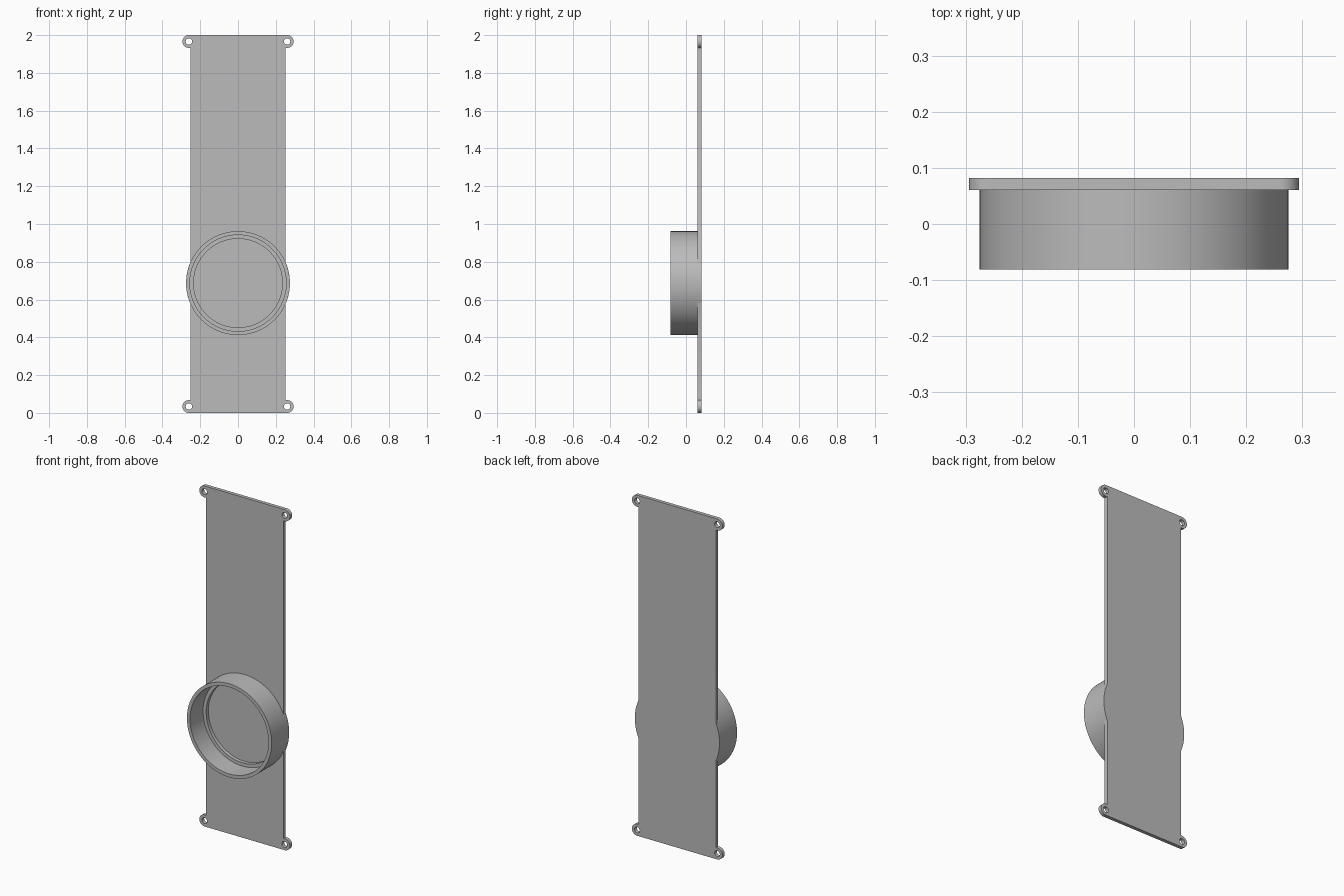
import bpy, bmesh
from math import sin, cos, pi, acos, asin
from mathutils import Vector

if "Cube" in bpy.data.objects:
    bpy.data.objects.remove(bpy.data.objects["Cube"])

HALF_W, TOP = 0.252, 2.0
Y_BACK, Y_PLATE, Y_RIM = 0.082, 0.061, -0.081
RING_Z, RING_R, BORE_R, LIP_R, LIP_Y = 0.687, 0.275, 0.255, 0.235, 0.04
EAR_X, EAR_R, HOLE_R = 0.26, 0.034, 0.017

grey = bpy.data.materials.new("plain grey")
grey.use_nodes = True
colour = (0.5, 0.5, 0.5, 1)
grey.diffuse_color = colour
grey.node_tree.nodes["Principled BSDF"].inputs["Base Color"].default_value = colour


def arc(cx, cz, r, a0, a1, n):
    """Points (x, z) along an arc, both ends included."""
    return [(cx + r * cos(a0 + (a1 - a0) * i / n),
             cz + r * sin(a0 + (a1 - a0) * i / n)) for i in range(n + 1)]


def finish(name, bm):
    bmesh.ops.recalc_face_normals(bm, faces=bm.faces)
    mesh = bpy.data.meshes.new(name)
    bm.to_mesh(mesh)
    bm.free()
    mesh.materials.append(grey)
    obj = bpy.data.objects.new(name, mesh)
    bpy.context.collection.objects.link(obj)
    bpy.ops.object.select_all(action="DESELECT")
    obj.select_set(True)
    bpy.context.view_layer.objects.active = obj
    bpy.ops.object.shade_smooth_by_angle(angle=pi / 6)


# Back plate: right-hand outline with ears and bulge, mirrored to the left
bulge = acos(HALF_W / RING_R)
ear_end = acos((HALF_W - EAR_X) / EAR_R)
right = arc(EAR_X, EAR_R, EAR_R, -pi / 2, ear_end, 24)
right += arc(0, RING_Z, RING_R, -bulge, bulge, 16)
right += arc(EAR_X, TOP - EAR_R, EAR_R, -ear_end, pi / 2, 24)
outline = right + [(-x, z) for x, z in reversed(right)]
loops = [outline]
for side in (-1, 1):
    for z in (EAR_R, TOP - EAR_R):
        loops.append(arc(side * EAR_X, z, HOLE_R, 0, 2 * pi, 24)[:-1])

bm = bmesh.new()
edges = []
for loop in loops:
    verts = [bm.verts.new((x, Y_BACK, z)) for x, z in loop]
    edges += [bm.edges.new((verts[i - 1], verts[i])) for i in range(len(verts))]
bmesh.ops.triangle_fill(bm, use_beauty=True, use_dissolve=False, edges=edges)
extruded = bmesh.ops.extrude_face_region(bm, geom=bm.faces[:], use_keep_orig=True)
moved = [g for g in extruded["geom"] if isinstance(g, bmesh.types.BMVert)]
bmesh.ops.translate(bm, verts=moved, vec=Vector((0, Y_PLATE - Y_BACK, 0)))
finish("back_plate", bm)

# Round collar with an inner lip, spun about the front-to-back axis
profile = [(RING_R, Y_PLATE), (RING_R, Y_RIM), (BORE_R, Y_RIM),
           (BORE_R, LIP_Y), (LIP_R, LIP_Y), (LIP_R, Y_PLATE)]
bm = bmesh.new()
verts = [bm.verts.new((r, y, RING_Z)) for r, y in profile]
edges = [bm.edges.new((verts[i - 1], verts[i])) for i in range(len(verts))]
bmesh.ops.spin(bm, geom=verts + edges, cent=(0, 0, RING_Z), axis=(0, 1, 0),
               angle=2 * pi, steps=96, use_merge=True)
bmesh.ops.remove_doubles(bm, verts=bm.verts, dist=1e-5)
finish("round_collar", bm)
